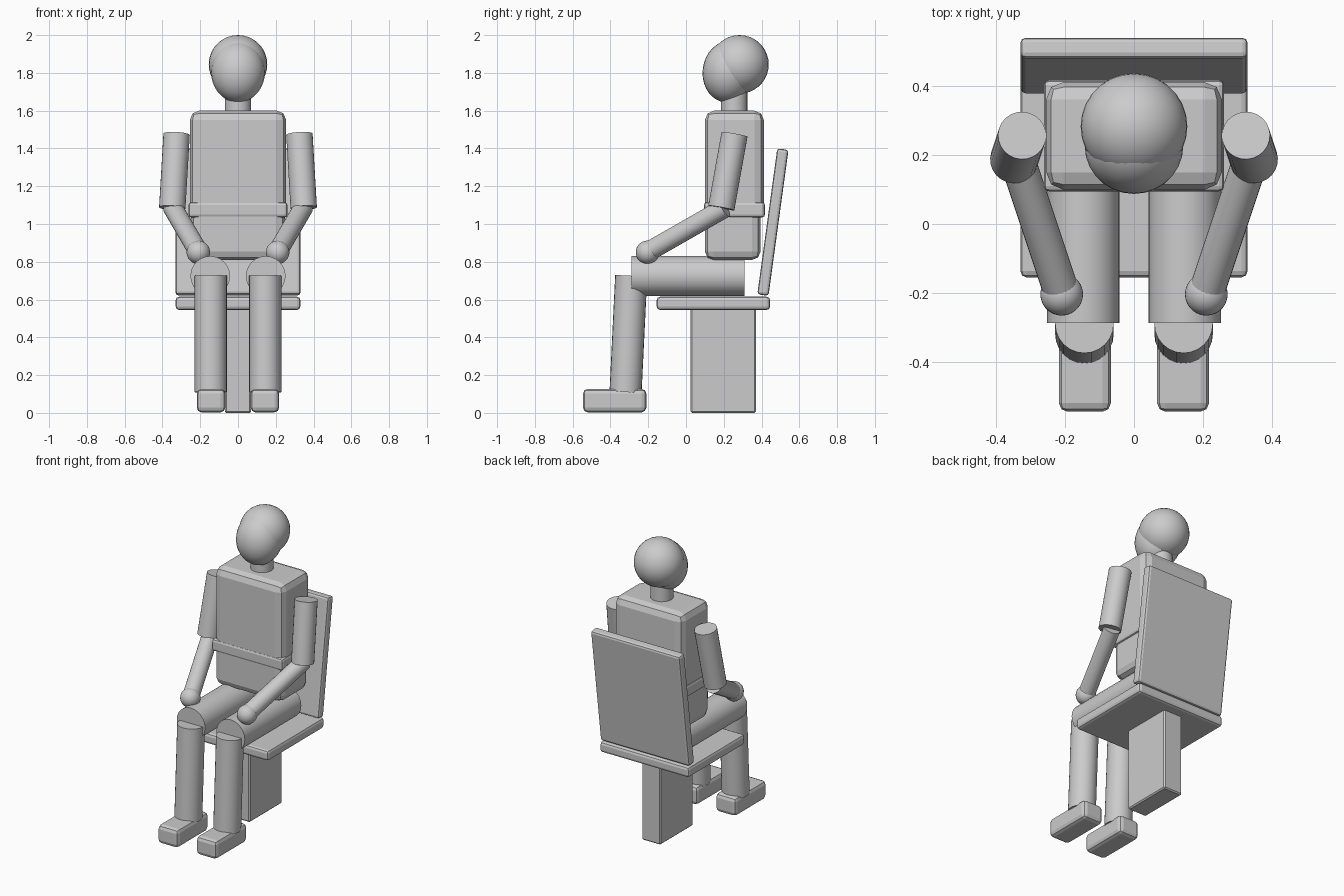
import bpy, bmesh, math
from mathutils import Vector, Matrix

if "Cube" in bpy.data.objects:
    bpy.data.objects.remove(bpy.data.objects["Cube"])

grey = bpy.data.materials.new("plain grey")
grey.diffuse_color = (0.6, 0.6, 0.6, 1)
grey.use_nodes = True
grey.node_tree.nodes["Principled BSDF"].inputs["Base Color"].default_value = grey.diffuse_color


def finish(bm, name, smooth=None):
    me = bpy.data.meshes.new(name)
    bm.to_mesh(me)
    bm.free()
    me.materials.append(grey)
    ob = bpy.data.objects.new(name, me)
    bpy.context.collection.objects.link(ob)
    if smooth:
        bpy.ops.object.select_all(action='DESELECT')
        ob.select_set(True)
        bpy.context.view_layer.objects.active = ob
        bpy.ops.object.shade_smooth_by_angle(angle=math.radians(smooth))
    return ob


def box(name, x, y, z, bevel, segs=2, tilt=0):
    """Bevelled box from (min, max) ranges, optionally leaning about x."""
    size = [b - a for a, b in (x, y, z)]
    mid = Vector([(a + b) / 2 for a, b in (x, y, z)])
    bm = bmesh.new()
    bmesh.ops.create_cube(bm, size=1)
    bmesh.ops.scale(bm, vec=size, verts=bm.verts)
    bmesh.ops.bevel(bm, geom=bm.edges[:], offset=bevel, segments=segs,
                    profile=0.5, affect='EDGES')
    bm.transform(Matrix.Translation(mid) @ Matrix.Rotation(math.radians(tilt), 4, 'X'))
    return finish(bm, name)


def rod(name, a, b, r, sides=24):
    """Capped cylinder between two points."""
    a, b = Vector(a), Vector(b)
    bm = bmesh.new()
    bmesh.ops.create_cone(bm, cap_ends=True, segments=sides, radius1=r,
                          radius2=r, depth=(b - a).length)
    q = (b - a).to_track_quat('Z', 'Y').to_matrix().to_4x4()
    bm.transform(Matrix.Translation((a + b) / 2) @ q)
    return finish(bm, name, 40)


def ball(name, centre, radii, tilt=0):
    bm = bmesh.new()
    bmesh.ops.create_uvsphere(bm, u_segments=28, v_segments=18, radius=1)
    bm.transform(Matrix.Translation(centre)
                 @ Matrix.Rotation(math.radians(tilt), 4, 'X')
                 @ Matrix.Diagonal((*radii, 1)))
    return finish(bm, name, 60)


# Chair
box("seat", (-.33, .33), (-.155, .445), (.545, .615), .018)
box("backrest", (-.33, .33), (.43, .49), (.62, 1.40), .015, tilt=-7.8)
box("pedestal", (-.07, .07), (.025, .37), (0, .56), .008, 1)

# Torso, belt and head
box("chest", (-.255, .255), (.10, .412), (1.04, 1.60), .05)
box("abdomen", (-.25, .25), (.10, .395), (.81, 1.09), .045)
box("belt", (-.262, .262), (.095, .418), (1.035, 1.115), .015)
rod("neck", (0, .255, 1.55), (0, .255, 1.72), .07)
ball("cranium", (0, .283, 1.845), (.155, .155, .155))
ball("face", (0, .225, 1.807), (.143, .137, .164), tilt=-8)

# Limbs, mirrored left and right
for side, s in (("left", -1), ("right", 1)):
    rod(side + "_upper_arm", (s * .325, .257, 1.475), (s * .348, .187, 1.085), .07)
    rod(side + "_forearm", (s * .345, .205, 1.085), (s * .215, -.185, .862), .052)
    ball(side + "_hand", (s * .21, -.204, .85), (.062, .062, .062))
    rod(side + "_thigh", (s * .147, .31, .725), (s * .147, -.288, .725), .105)
    rod(side + "_shin", (s * .144, -.29, .726), (s * .144, -.32, .11), .085)
    xs = sorted((s * .067, s * .218))
    box(side + "_foot", xs, (-.545, -.21), (0.003, .127), .025)
